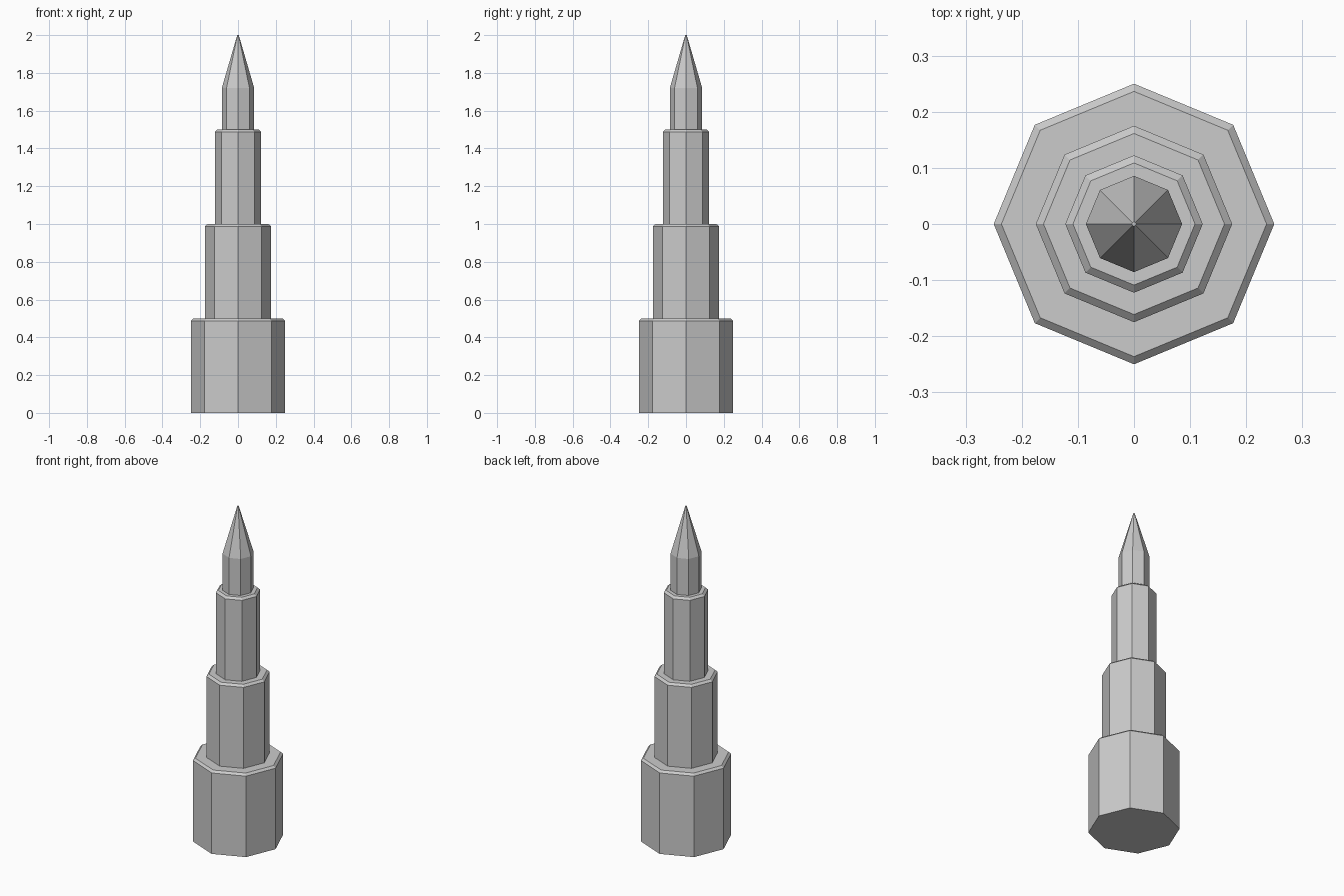
import bpy, bmesh
from math import cos, sin, tau

if "Cube" in bpy.data.objects:
    bpy.data.objects.remove(bpy.data.objects["Cube"])

SIDES = 8
BEVEL = 0.0125
INSET = 0.0137  # corner inset produced by the bevel


def octagonal_part(name, profile):
    """Stack octagonal rings from (radius, z) pairs and cap both ends."""
    bm = bmesh.new()
    rings = [[bm.verts.new((r * cos(tau * i / SIDES), r * sin(tau * i / SIDES), z))
              for i in range(SIDES)] for r, z in profile]
    for low, high in zip(rings, rings[1:]):
        for i in range(SIDES):
            j = (i + 1) % SIDES
            bm.faces.new((low[i], low[j], high[j], high[i]))
    bm.faces.new(rings[0][::-1])
    bm.faces.new(rings[-1])
    mesh = bpy.data.meshes.new(name)
    bm.to_mesh(mesh)
    bm.free()
    obj = bpy.data.objects.new(name, mesh)
    bpy.context.collection.objects.link(obj)
    return obj


# Three stacked tiers, each 0.7 times the radius of the one below
radius = 0.25
for n, name in enumerate(("base_tier", "middle_tier", "upper_tier")):
    z0, z1 = 0.5 * n, 0.5 * (n + 1)
    octagonal_part(name, [(radius, z0), (radius, z1 - BEVEL), (radius - INSET, z1)])
    radius *= 0.7

# Top shaft tapering to a tiny blunt point
octagonal_part("spire", [(radius, 1.5), (radius, 1.72), (0.004, 2.0)])
